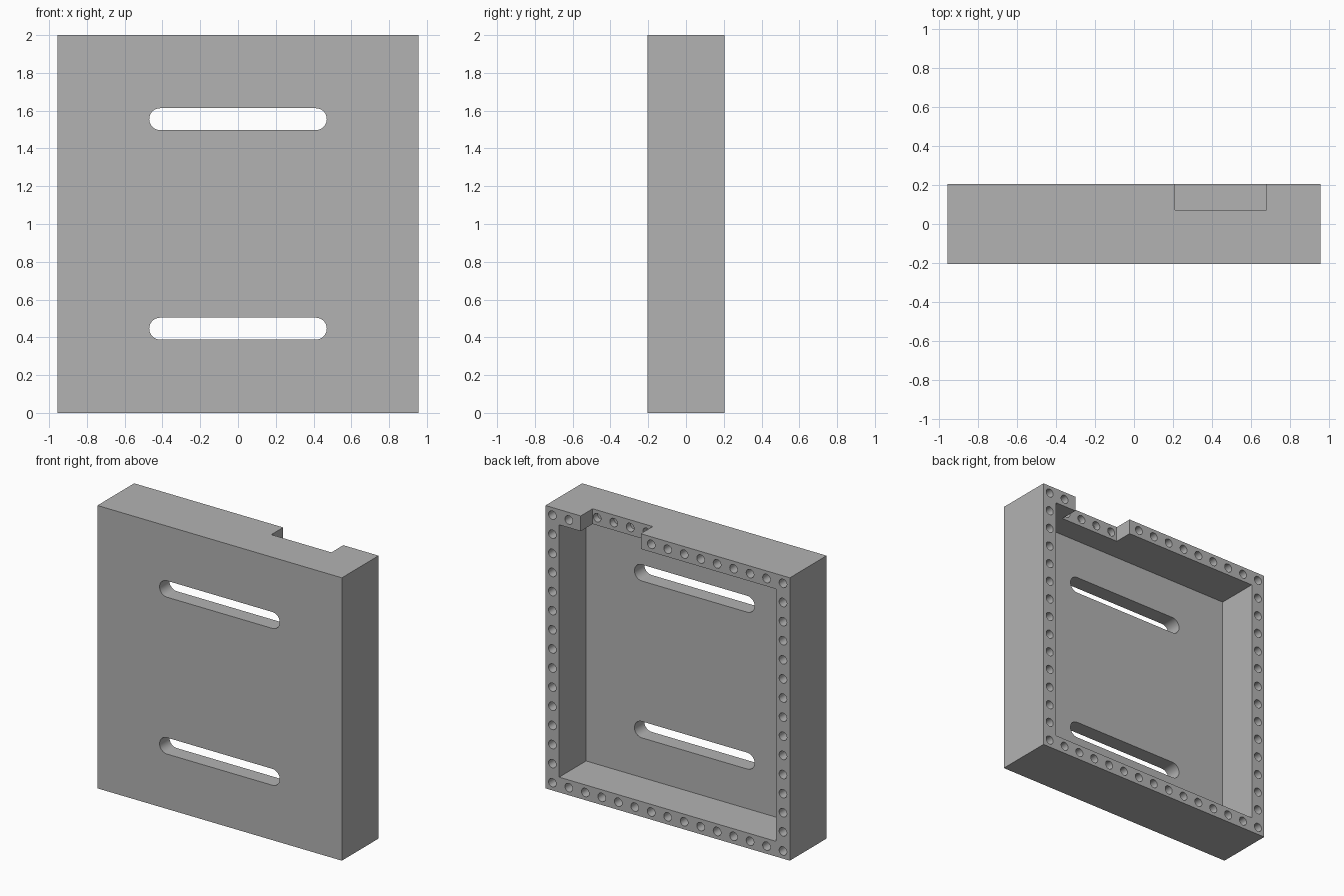
import bpy, bmesh, math
from mathutils import Matrix, Vector

if "Cube" in bpy.data.objects:
    bpy.data.objects.remove(bpy.data.objects["Cube"], do_unlink=True)

W, D, H = 0.956, 0.205, 2.0      # half width, half depth, height
WALL = 0.108                     # rim width
FLOOR_Y = -0.095                 # inner face of the front plate
NOTCH_Y = 0.072                  # bottom of the rim notch
HOLE_R, HOLE_Y = 0.03, 0.025     # screw hole radius and its bottom
COUNT = 15                       # holes along each side


def add_box(bm, lo, hi):
    lo, hi = Vector(lo), Vector(hi)
    size = hi - lo
    bmesh.ops.create_cube(bm, size=1, matrix=Matrix.Translation((lo + hi) / 2)
                          @ Matrix.Diagonal((*size, 1)))


def add_hole(bm, x, z):
    top = D + 0.05
    place = Matrix.Translation((x, (top + HOLE_Y) / 2, z)) @ Matrix.Rotation(math.pi / 2, 4, 'X')
    bmesh.ops.create_cone(bm, cap_ends=True, segments=24, radius1=HOLE_R, radius2=HOLE_R,
                          depth=top - HOLE_Y, matrix=place)


def add_slot(bm, z, half=0.47, r=0.058, steps=16):
    verts = []
    for side in (1, -1):
        for i in range(steps + 1):
            a = side * math.pi / 2 - math.pi / 2 * 2 * i / steps
            a = -math.pi / 2 + math.pi * i / steps + (0 if side > 0 else math.pi)
            verts.append(bm.verts.new((side * (half - r) + r * math.cos(a), -D - 0.1,
                                       z + r * math.sin(a))))
    face = bm.faces.new(verts)
    ext = bmesh.ops.extrude_face_region(bm, geom=[face])
    moved = [v for v in ext["geom"] if isinstance(v, bmesh.types.BMVert)]
    bmesh.ops.translate(bm, vec=(0, 0.3, 0), verts=moved)


def make_object(name, bm):
    bmesh.ops.recalc_face_normals(bm, faces=bm.faces)
    mesh = bpy.data.meshes.new(name)
    bm.to_mesh(mesh)
    bm.free()
    obj = bpy.data.objects.new(name, mesh)
    bpy.context.collection.objects.link(obj)
    return obj


# Solid block
bm = bmesh.new()
add_box(bm, (-W, -D, 0), (W, D, H))
tray = make_object("tray_housing", bm)

# Cavity open to the back
bm = bmesh.new()
add_box(bm, (-W + WALL, FLOOR_Y, WALL), (W - WALL, D + 0.1, H - WALL))
cutters = [make_object("cavity_cutter", bm)]

# Notch through the top rim
bm = bmesh.new()
add_box(bm, (0.21, NOTCH_Y, H - WALL - 0.05), (0.68, D + 0.1, H + 0.1))
cutters.append(make_object("notch_cutter", bm))

# Two long rounded slots in the front plate
bm = bmesh.new()
for z in (0.446, 1.555):
    add_slot(bm, z)
cutters.append(make_object("slot_cutter", bm))

# Ring of blind screw holes around the rim
bm = bmesh.new()
edge = WALL / 2
for i in range(COUNT):
    t = i / (COUNT - 1)
    x = -W + edge + t * 2 * (W - edge)
    z = edge + t * (H - 2 * edge)
    for end in (edge, H - edge):
        add_hole(bm, x, end)
    if 0 < i < COUNT - 1:
        for end in (-W + edge, W - edge):
            add_hole(bm, end, z)
cutters.append(make_object("screw_hole_cutter", bm))

# Cut everything and bake the result
for cutter in cutters:
    cutter.hide_render = True
    mod = tray.modifiers.new(cutter.name, 'BOOLEAN')
    mod.operation = 'DIFFERENCE'
    mod.solver = 'EXACT'
    mod.object = cutter
bpy.context.view_layer.update()
graph = bpy.context.evaluated_depsgraph_get()
baked = bpy.data.meshes.new_from_object(tray.evaluated_get(graph))
tray.modifiers.clear()
tray.data = baked
for cutter in cutters:
    bpy.data.objects.remove(cutter, do_unlink=True)

# Plain grey material
grey = bpy.data.materials.new("plain_grey")
grey.use_nodes = True
colour = (0.45, 0.45, 0.45, 1)
grey.diffuse_color = colour
for node in grey.node_tree.nodes:
    if node.type == 'BSDF_PRINCIPLED':
        node.inputs["Base Color"].default_value = colour
tray.data.materials.clear()
tray.data.materials.append(grey)

# Smooth the curved walls, keep the edges sharp
bpy.ops.object.select_all(action='DESELECT')
tray.select_set(True)
bpy.context.view_layer.objects.active = tray
bpy.ops.object.shade_smooth_by_angle(angle=math.radians(30))
